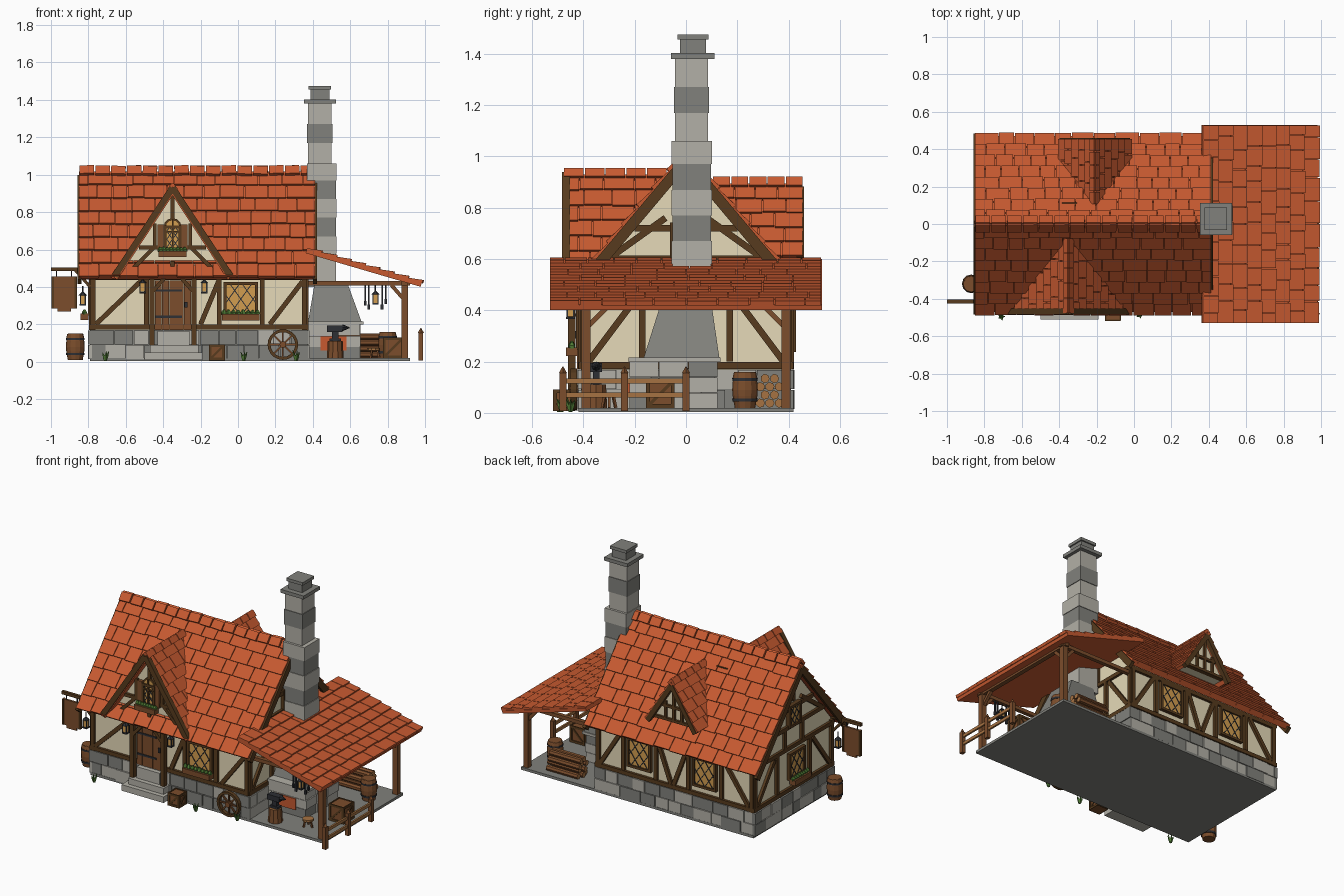
import bpy, bmesh, math, random
from mathutils import Vector as V

if "Cube" in bpy.data.objects:
    bpy.data.objects.remove(bpy.data.objects["Cube"])
random.seed(4)
X, Y, Z = V((1, 0, 0)), V((0, 1, 0)), V((0, 0, 1))
COLOURS = dict(roof=(.57, .102, .03), beam=(.096, .044, .013), wood=(.2, .075, .025), lightwood=(.38, .17, .055),
               plaster=(.79, .70, .48), stone=(.45, .435, .385), darkstone=(.22, .22, .2), iron=(.027, .029, .035),
               glass=(.65, .34, .08), leaf=(.08, .2, .035))
MATS = []
for key, col in COLOURS.items():
    m = bpy.data.materials.new(key)
    m.diffuse_color = (*col, 1)
    m.use_nodes = True
    m.node_tree.nodes["Principled BSDF"].inputs["Base Color"].default_value = m.diffuse_color
    MATS.append(m)
ID = {k: i for i, k in enumerate(COLOURS)}


class Part:
    """One object gathered from simple solids."""
    def __init__(self, name):
        self.name, self.bm = name, bmesh.new()

    def solid(self, low, high, mat):
        a = [self.bm.verts.new(c) for c in low]
        b = [self.bm.verts.new(c) for c in high]
        n = len(a)
        for f in [a, b] + [[a[i], a[(i + 1) % n], b[(i + 1) % n], b[i]] for i in range(n)]:
            self.bm.faces.new(f).material_index = ID[mat]

    def obox(self, c, a, b, d, mat):
        ring = [c - a - b, c + a - b, c + a + b, c - a + b]
        self.solid([q - d for q in ring], [q + d for q in ring], mat)

    def box(self, x0, x1, y0, y1, z0, z1, mat):
        c = V((x0 + x1, y0 + y1, z0 + z1)) / 2
        self.obox(c, X * (x1 - x0) / 2, Y * (y1 - y0) / 2, Z * (z1 - z0) / 2, mat)

    def beam(self, p, q, w, d, n, mat):
        p, q = V(p), V(q)
        t = (q - p).normalized()
        self.obox((p + q) / 2, (q - p) / 2, t.cross(n).normalized() * w / 2, n * d / 2, mat)

    def lathe(self, base, axis, profile, seg, mat, endmat=None, closed=False):
        rot = axis.to_track_quat('Z', 'Y').to_matrix()
        rings = [[self.bm.verts.new(V(base) + rot @ V((r * math.cos(2 * math.pi * k / seg),
                 r * math.sin(2 * math.pi * k / seg), h))) for k in range(seg)] for r, h in profile]
        for a, b in list(zip(rings, rings[1:])) + ([(rings[-1], rings[0])] if closed else []):
            for k in range(seg):
                self.bm.faces.new((a[k], a[(k + 1) % seg], b[(k + 1) % seg], b[k])).material_index = ID[mat]
        if not closed:
            for r in (rings[0], rings[-1]):
                self.bm.faces.new(r).material_index = ID[endmat or mat]

    def done(self):
        bmesh.ops.recalc_face_normals(self.bm, faces=self.bm.faces[:])
        me = bpy.data.meshes.new(self.name)
        self.bm.to_mesh(me)
        self.bm.free()
        for m in MATS:
            me.materials.append(m)
        bpy.context.collection.objects.link(bpy.data.objects.new(self.name, me))


def tiled_slope(p, o, u, v, length, S, rows, end=None):
    """Slab with overlapping tile rows; end(t) gives the row length at height t along the slope."""
    o, end = V(o), end or (lambda t: length)
    n = u.cross(v)
    n = n if n.z > 0 else -n
    quad = [o, o + u * end(0), o + u * end(S) + v * S, o + v * S]
    p.solid([q - n * .02 for q in quad], quad, 'roof')
    h = S / rows
    for i in range(rows):
        s, stop = 0, end(min(S, i * h + h * .6))
        while s < stop - .005:
            e = s + random.uniform(.08, .13) * (.6 if i % 2 and s == 0 else 1)
            e = stop if stop - e < .04 else e
            t0, t1 = i * h - random.uniform(.001, .008), min(S, (i + 1) * h + .004)
            lo = [o + u * a + v * t for a, t in ((s, t0), (e - .004, t0), (e - .004, t1), (s, t1))]
            p.solid(lo, [q + n * k for q, k in zip(lo, (.019, .019, .007, .007))], 'roof')
            s = e


def window(p, c, u, n, w, h, planter=0):
    c = V(c)
    p.obox(c, u * w / 2, Z * h / 2, n * .008, 'glass')
    for s in (-1, 1):
        p.obox(c + u * s * w / 2, u * .008, Z * (h / 2 + .008), n * .018, 'beam')
        p.obox(c + Z * s * h / 2, u * (w / 2), Z * .008, n * .018, 'beam')
        for k in range(-2, 3):  # diagonal lattice
            a0, r = k * w / 2.6, h / 2.8
            a, b = max(-w / 2, a0 - r), min(w / 2, a0 + r)
            if b > a:
                f = c + n * .009
                p.beam(f + u * a + Z * s * 1.4 * (a - a0), f + u * b + Z * s * 1.4 * (b - a0), .005, .004, n, 'iron')
    if planter:
        q = c - Z * (h / 2 + .014) + n * .035
        p.obox(q, u * planter / 2, n * .022, Z * .017, 'wood')
        for k in range(8):
            g = q + u * (k / 7 - .5) * (planter - .02) + Z * .02
            p.lathe(g, Z, [(.013, -.008), (.015, .004), (.005, random.uniform(.014, .022))], 5, 'leaf')


def frame(p, u, n, off, lines, w=.026):
    """Timbers on a wall plane, given as (a, z, a, z)."""
    for a, z, b, y in lines:
        p.beam(u * a + Z * z + n * off, u * b + Z * y + n * off, w, .03, n, 'beam')


# stone footing and floor
p = Part("stone_foundation")
p.box(-.79, .375, -.41, .41, 0.005, .17, 'darkstone')
p.box(-.79, .92, -.42, .42, 0.003, .02, 'darkstone')
for u, n, a0, a1, off in ((X, -Y, -.8, .38, .41), (X, Y, -.8, .38, .41), (Y, X, -.42, .42, .37), (Y, -X, -.42, .42, .79)):
    for row in range(2):
        s = a0
        while s < a1 - .01:
            e = min(a1, s + random.uniform(.07, .15))
            e = a1 if a1 - e < .05 else e
            c = u * (s + e) / 2 + n * off + Z * (.052 + row * .078)
            p.obox(c, u * ((e - s) / 2 - .002), n * random.uniform(.007, .013), Z * .037, random.choice(['stone', 'darkstone']))
            s = e
p.done()

# plaster walls with gable ends
p = Part("plaster_walls")
pent = [(-.405, .165), (.405, .165), (.405, .49), (0, .972), (-.405, .49)]
p.solid([V((-.78, y, z)) for y, z in pent], [V((.36, y, z)) for y, z in pent], 'plaster')
for tri, y0, y1 in ([((-.63, .46), (-.07, .46), (-.35, .9)), -.418, -.2], [((-.36, .625), (-.06, .625), (-.21, .865)), .42, .2]):
    p.solid([V((x, y0, z)) for x, z in tri], [V((x, y1, z)) for x, z in tri], 'plaster')
p.done()

# timber framing on every side
p = Part("timber_frame")
ring = [(-.79, .185, .37, .185), (-.79, .45, .37, .45)]
frame(p, X, -Y, .407, ring + [(-.775, .17, -.775, .46), (.355, .17, .355, .46), (-.76, .2, -.51, .44), (-.49, .2, -.49, .44),
      (-.2, .2, -.1, .44), (-.1, .2, -.1, .44), (.13, .2, .13, .44), (.17, .2, .345, .43)])
frame(p, X, Y, .407, ring + [(-.775, .17, -.775, .46), (.355, .17, .355, .46)] + [(x, .2, x, .44) for x in (.17, -.07, -.31, -.55)] +
      [(.34, .2, .19, .44), (-.09, .44, -.18, .2), (-.29, .44, -.2, .2), (-.75, .2, -.58, .44)])
for n, off in ((-X, .782), (X, .362)):
    frame(p, Y, n, off, [(-.42, .185, .42, .185), (-.42, .46, .42, .46), (-.32, .6, .32, .6), (-.2, .72, .2, .72), (0, .76, 0, .96)])
    for s in (-1, 1):
        frame(p, Y, n, off, [(s * .4, .17, s * .4, .48), (s * .17, .2, s * .17, .45), (s * .38, .2, s * .2, .44),
              (s * .09, .46, s * .09, .6), (s * .29, .61, s * .08, .76)])
for s in (-1, 1):
    for x in (-.847, .412):  # barge boards
        p.beam((x, s * .468, .428), (x, 0, .985), .042, .022, X, 'beam')
    p.beam((-.35 + s * .31, -.468, .458), (-.35, -.468, .93), .034, .03, Y, 'beam')
    p.beam((-.21 + s * .175, .445, .6), (-.21, .445, .875), .03, .03, Y, 'beam')
    frame(p, X, -Y, .42, [(-.35 + s * .1, .61, -.35 + s * .21, .5), (-.35 + s * .095, .6, -.35 + s * .095, .74)], .02)
    frame(p, X, Y, .42, [(-.21 + s * .06, .63, -.21 + s * .06, .75)], .016)
frame(p, X, -Y, .42, [(-.53, .61, -.17, .61), (-.35, .76, -.35, .91), (-.35, .48, -.35, .54)], .022)
frame(p, X, Y, .42, [(-.36, .632, -.06, .632), (-.29, .72, -.13, .72), (-.21, .63, -.21, .86)], .018)
for x in (-.46, -.235):  # porch posts and arch braces
    p.box(x - .014, x + .014, -.46, -.43, .09, .46, 'beam')
    p.beam((x, -.445, .37), (x + (.07 if x < -.4 else -.07), -.445, .45), .02, .025, Y, 'beam')
p.box(-.385, -.305, .095, .115, .885, .905, 'beam')
p.done()

# tiled roofs
p = Part("main_roof")
S = math.hypot(.47, .56)
for s in (-1, 1):
    tiled_slope(p, (-.85, s * .47, .452), X, V((0, -s * .47, .56)) / S, 1.267, S, 8)
for i in range(15):
    x = -.85 + i * 1.267 / 15
    for s in (-1, 1):
        p.beam((x + .003, s * .02, 1.022), (x + .08, s * .02, 1.022 + random.uniform(-.004, .004)), .055, .018, V((0, s * .76, .65)), 'roof')
p.done()
p = Part("dormer_roofs")
for cx, half, z0, z1, y0, d in ((-.35, .312, .45, .925, -.475, 1), (-.21, .178, .612, .89, .455, -1)):
    S = math.hypot(half, z1 - z0)
    for s in (-1, 1):
        tiled_slope(p, (cx + s * half, y0, z0), Y * d, V((-s * half, 0, z1 - z0)) / S, 0, S, 8 if d > 0 else 5,
                    lambda t: abs(y0) - (1.012 - z0 - t * (z1 - z0) / S) / 1.19 + .035)
        run = abs(y0) - (1.01 - z1) / 1.19
        for k in range(5):
            a, b = y0 + d * run * k / 5, y0 + d * (run * (k + 1) / 5 - .005)
            p.beam((cx + s * .01, a, z1 + .01), (cx + s * .01, b, z1 + .01), .04, .016, V((s * .8, 0, .6)), 'roof')
p.done()
p = Part("lean_to_roof")
S = math.hypot(.615, .18)
tiled_slope(p, (.982, -.53, .42), Y, V((-.615, 0, .18)) / S, 1.06, S, 8)
p.done()

# lean-to timber structure
p = Part("lean_to_frame")
for s in (-1, 1):
    p.box(.875, .91, s * .39 - .018, s * .39 + .018, .02, .43, 'wood')
    p.box(.37, .92, s * .39 - .013, s * .39 + .013, .408, .432, 'wood')
    p.beam((.89, s * .39, .33), (.82, s * .39, .41), .02, .02, Y, 'wood')
    p.beam((.89, s * .39, .33), (.89, s * .31, .41), .02, .02, X, 'wood')
p.box(.875, .905, -.42, .42, .408, .432, 'wood')
p.done()

# chimney and forge
p = Part("chimney")
zs = [.4, .58, .67, .77, .87, .97, 1.06, 1.17, 1.27, 1.38]
for i in range(9):
    r = .075 if i < 6 else .064
    r += .004 * (i % 2)
    x = .448 if i < 6 else .437
    p.box(x - r, x + r, .022 - r, .022 + r, zs[i], zs[i + 1], 'darkstone' if i in (2, 4, 7) else 'stone')
p.box(.353, .523, -.058, .112, 1.38, 1.403, 'darkstone')
p.box(.387, .489, -.024, .078, 1.403, 1.455, 'darkstone')
p.box(.378, .498, -.033, .087, 1.455, 1.475, 'darkstone')
p.done()
p = Part("forge_hearth")
for i, z in enumerate((.02, .08, .14)):
    for j in range(3):
        y = -.22 + j * .115
        p.box(.375, .65 + .006 * ((i + j) % 2), y, y + .113, z, z + .058, 'stone' if (i + j) % 4 else 'darkstone')
p.box(.375, .67, -.225, .135, .198, .215, 'stone')
p.box(.44, .58, -.227, -.22, .06, .135, 'roof')
rect = lambda x0, x1, a, b, z: [V((x0, a, z)), V((x1, a, z)), V((x1, b, z)), V((x0, b, z))]
p.solid(rect(.375, .66, -.165, .13, .215), rect(.41, .585, -.1, .1, .42), 'darkstone')
p.done()

# door, steps and windows
p = Part("door")
for i in range(5):
    p.box(-.445 + i * .039, -.408 + i * .039, -.425, -.4, .17, .435, 'wood')
for z in (.235, .375):
    p.box(-.44, -.3, -.43, -.42, z, z + .012, 'iron')
p.box(-.285, -.27, -.435, -.42, .29, .32, 'iron')
p.done()
p = Part("front_steps")
for x0, x1, y, z0, z1 in ((-.5, -.19, -.51, .01, .05), (-.47, -.21, -.48, .05, .09), (-.43, -.26, -.45, .09, .165)):
    p.box(x0, x1, y, -.41, z0, z1, 'stone')
p.done()
p = Part("windows")
window(p, (.015, -.41, .335), X, -Y, .17, .165, .2)
# arched dormer window with shutters
window(p, (-.35, -.428, .655), X, -Y, .08, .13, .15)
p.lathe((-.35, -.42, .72), -Y, [(.048, 0), (.048, .014)], 12, 'beam')
p.lathe((-.35, -.42, .72), -Y, [(.036, .014), (.036, .018)], 12, 'glass')
p.box(-.354, -.346, -.447, -.42, .6, .76, 'beam')
p.box(-.39, -.31, -.447, -.42, .69, .698, 'beam')
for s in (-1, 1):
    p.box(-.35 + s * .062 - .018, -.35 + s * .062 + .018, -.441, -.42, .59, .735, 'wood')
for x in (.05, -.43):
    window(p, (x, .41, .335), X, Y, .16, .18)
window(p, (-.785, -.03, .335), Y, -X, .15, .16, .17)
window(p, (-.79, 0, .67), Y, -X, .11, .13)
window(p, (.365, 0, .67), Y, X, .11, .13)
p.done()

# lanterns and hanging tools
p = Part("lanterns")
for x, y, z in ((-.51, -.45, .4), (-.18, -.45, .4), (-.83, -.41, .335), (.735, -.39, .34)):
    p.box(x - .012, x + .012, y - .012, y + .012, z - .025, z + .02, 'glass')
    for s in (-1, 1):
        for t in (-1, 1):
            p.box(x + s * .013 - .003, x + s * .013 + .003, y + t * .013 - .003, y + t * .013 + .003, z - .03, z + .022, 'iron')
    p.box(x - .017, x + .017, y - .017, y + .017, z - .034, z - .026, 'iron')
    p.lathe((x, y, z + .02), Z, [(.022, 0), (.004, .018), (.004, .05)], 6, 'iron')
p.done()
p = Part("hanging_tools")
for x, l in ((.68, .1), (.7, .12), (.77, .12), (.79, .09)):
    p.box(x - .004, x + .004, -.394, -.386, .41 - l, .41, 'iron')
    p.box(x - .007, x + .007, -.396, -.384, .4 - l, .425 - l, 'iron')
p.done()

# hanging sign board with a raised border
p = Part("hanging_sign")
p.box(-1, -.78, -.425, -.405, .485, .505, 'beam')
p.beam((-.79, -.415, .4), (-.87, -.415, .49), .016, .016, Y, 'beam')
p.box(-.993, -.865, -.422, -.408, .285, .455, 'wood')
p.box(-.965, -.893, -.422, -.408, .268, .285, 'wood')
for x in (-.99, -.868):
    p.box(x - .006, x + .006, -.426, -.404, .285, .455, 'beam')
for x in (-.97, -.89):
    p.box(x - .003, x + .003, -.418, -.412, .455, .49, 'iron')
p.done()

# yard and workshop props
p = Part("barrels")
for x, y, z in ((-.87, -.32, .01), (.8, .23, .02)):
    p.lathe((x, y, z), Z, [(.04, 0), (.048, .045), (.05, .07), (.048, .1), (.04, .14)], 12, 'wood')
    for h in (.025, .105):
        p.lathe((x, y, z + h), Z, [(.049, 0), (.05, .012)], 12, 'iron')
    p.lathe((x, y, z + .117), Z, [(.048, 0), (.043, .022)], 12, 'wood')
p.done()
p = Part("crates")
for x, y, z, r in ((-.113, -.475, .008, .042), (.83, -.1, .02, .055)):
    p.box(x - r + .005, x + r - .005, y - r + .005, y + r - .005, z, z + 2 * r - .004, 'wood')
    for n, u in ((X, Y), (-X, Y), (Y, X), (-Y, X)):
        c = V((x, y, z + r)) + n * (r - .003)
        for s in (-1, 1):
            p.obox(c + u * s * (r - .007), u * .007, n * .004, Z * r, 'beam')
            p.obox(c + Z * s * (r - .007), u * r, n * .004, Z * .007, 'beam')
        p.beam(c - u * r * .8 - Z * r * .8, c + u * r * .8 + Z * r * .8, .012, .006, n, 'beam')
p.done()
p = Part("cart_wheel")
p.lathe((.24, -.425, .092), -Y, [(.066, 0), (.082, 0), (.082, .025), (.066, .025)], 20, 'beam', closed=True)
p.lathe((.24, -.42, .092), -Y, [(.018, 0), (.018, .035)], 10, 'wood')
for k in range(8):
    a = k * math.pi / 4
    p.beam((.24, -.438, .092), (.24 + .07 * math.cos(a), -.438, .092 + .07 * math.sin(a)), .009, .01, Y, 'wood')
p.done()
p = Part("anvil_and_stump")
p.lathe((.52, -.35, .02), Z, [(.045, 0), (.04, .09)], 10, 'wood', 'lightwood')
for x0, x1, y, z0, z1 in ((.49, .55, .02, .11, .125), (.503, .537, .012, .125, .16), (.475, .56, .022, .16, .195)):
    p.box(x0, x1, -.35 - y, -.35 + y, z0, z1, 'iron')
p.lathe((.56, -.35, .182), X, [(.018, 0), (.003, .035)], 8, 'iron')
p.done()
p = Part("stool")
p.lathe((.725, -.3, .06), Z, [(.035, 0), (.035, .014)], 10, 'lightwood')
for k in range(3):
    d = V((math.cos(k * 2.1), math.sin(k * 2.1), 0))
    p.beam(V((.725, -.3, .06)) + d * .02, V((.725, -.3, .02)) + d * .03, .01, .01, d.cross(Z), 'wood')
p.done()
p = Part("log_pile")
for row in range(4):
    for k in range(3 - row % 2):
        p.lathe((.53 + random.uniform(-.01, .01), .29 + .037 * k + .018 * (row % 2), .038 + row * .032), X, [(.018, 0), (.018, .23)], 7, 'wood', 'lightwood')
p.done()
p = Part("yard_fence")
for y in (-.48, -.24, 0):
    p.box(.965, .99, y - .014, y + .014, .008, .155, 'wood')
    p.lathe((.9775, y, .155), Z, [(.016, 0), (.002, .025)], 4, 'wood')
for z in (.07, .125):
    p.box(.972, .984, -.49, .01, z - .01, z + .01, 'lightwood')
p.done()
p = Part("grass_tufts")
for x, y in ((-.71, -.495), (.03, -.485), (.31, -.45)):
    for k in range(5):
        d = V((.4 * math.cos(k * 1.26), .4 * math.sin(k * 1.26), 1)).normalized()
        p.lathe((x, y, .006), d, [(.008, 0), (.007, .025), (.001, random.uniform(.045, .06))], 4, 'leaf')
p.done()
